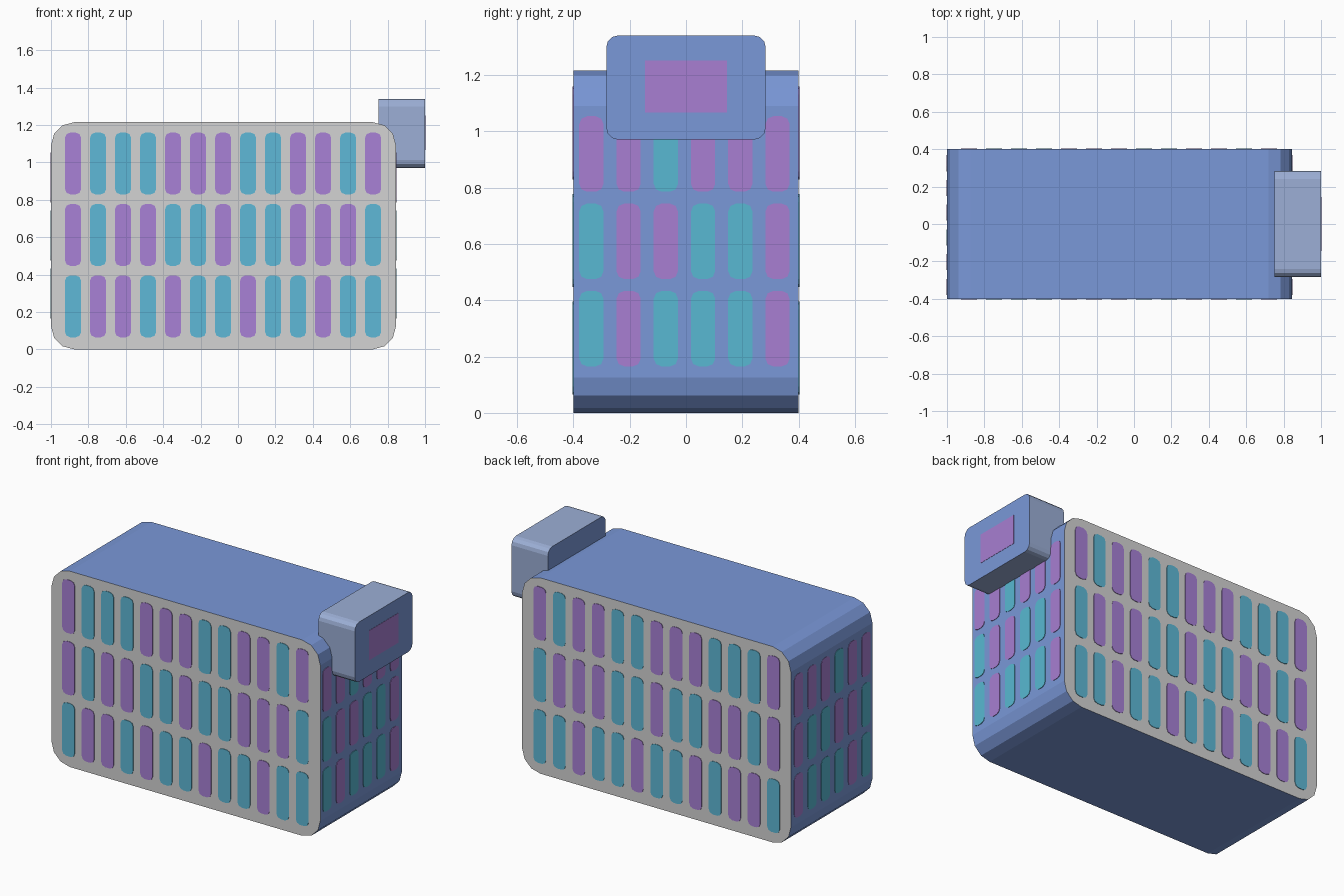
import bpy, bmesh, math
from mathutils import Vector

if "Cube" in bpy.data.objects:
    bpy.data.objects.remove(bpy.data.objects["Cube"])


def mat(name, rgb):
    m = bpy.data.materials.new(name)
    lin = [((c / 255 + 0.055) / 1.055) ** 2.4 for c in rgb]
    m.diffuse_color = (*lin, 1)
    m.use_nodes = True
    m.node_tree.nodes["Principled BSDF"].inputs["Base Color"].default_value = m.diffuse_color
    return m


BLUE = mat("body blue", (122, 152, 216))
GREY = mat("face grey", (212, 212, 212))
PALE = mat("pale grey blue", (156, 175, 214))
TEAL = mat("front window teal", (94, 185, 215))
PURPLE = mat("front window purple", (168, 129, 214))
SIDE_TEAL = mat("side window teal", (88, 185, 210))
SIDE_PURPLE = mat("side window magenta", (168, 126, 210))


def rounded(u0, u1, v0, v1, r, seg):
    """Outline of a rounded rectangle, counter-clockwise."""
    if r == 0:
        return [(u0, v0), (u1, v0), (u1, v1), (u0, v1)]
    pts = []
    for cu, cv, a0 in ((u1 - r, v0 + r, -90), (u1 - r, v1 - r, 0),
                       (u0 + r, v1 - r, 90), (u0 + r, v0 + r, 180)):
        for i in range(seg + 1):
            a = math.radians(a0 + 90 * i / seg)
            pts.append((cu + r * math.cos(a), cv + r * math.sin(a)))
    return pts


def prism(bm, outline, axis, d0, d1, side=0, cap=0):
    """Extrude an outline along x or y between d0 and d1."""
    def place(u, v, d):
        return (d, u, v) if axis == "x" else (u, d, v)
    a = [bm.verts.new(place(u, v, d0)) for u, v in outline]
    b = [bm.verts.new(place(u, v, d1)) for u, v in outline]
    faces = [bm.faces.new(a), bm.faces.new(b)]
    for f in faces:
        f.material_index = cap
    n = len(a)
    for i in range(n):
        j = (i + 1) % n
        f = bm.faces.new((a[i], a[j], b[j], b[i]))
        f.material_index = side


def finish(name, bm, mats):
    bmesh.ops.recalc_face_normals(bm, faces=bm.faces[:])
    me = bpy.data.meshes.new(name)
    bm.to_mesh(me)
    bm.free()
    for m in mats:
        me.materials.append(m)
    ob = bpy.data.objects.new(name, me)
    bpy.context.collection.objects.link(ob)
    return ob


# Main block: blue rim, grey front and back
bm = bmesh.new()
prism(bm, rounded(-1, 0.845, 0, 1.215, 0.125, 3), "y", -0.4, 0.4, 0, 1)
finish("main_block", bm, [BLUE, GREY])

# Rooftop box on the right: pale rim, blue ends
bm = bmesh.new()
prism(bm, rounded(-0.283, 0.283, 0.97, 1.34, 0.042, 3), "x", 0.75, 1.0, 0, 1)
finish("rooftop_box", bm, [PALE, BLUE])

# Panel on the box
bm = bmesh.new()
prism(bm, rounded(-0.145, 0.145, 1.066, 1.25, 0, 1), "x", 0.994, 0.9995 + 0.002)
finish("box_panel", bm, [SIDE_PURPLE])


def windows(name, axis, d, rows, u0, step, z0, zstep, h, mats):
    """Grid of rounded window plates; rows are listed from the bottom up."""
    bm = bmesh.new()
    for r, row in enumerate(rows):
        for c, key in enumerate(row):
            k = 1 if key == "P" else 0
            u, z = u0 + c * step, z0 + r * zstep
            prism(bm, rounded(u - 0.043, u + 0.043, z, z + h, 0.028, 2),
                  axis, d - 0.003, d + 0.003, k, k)
    finish(name, bm, mats)


# Front and back windows share one pattern
long_rows = ["TPPTPTTPTTPTT", "PTPPTTPTTPPPT", "PTTTPPPTTPPTP"]
for name, y in (("front_windows", -0.4), ("back_windows", 0.4)):
    windows(name, "y", y, long_rows, -0.882, 0.1337, 0.065, 0.382, 0.33,
            [TEAL, PURPLE])

# End windows on both short sides
short_rows = ["TPTTTP", "TPPTTP", "PPTPPP"]
for name, x in (("right_windows", 0.845), ("left_windows", -1.0)):
    windows(name, "x", x + (0.001 if x < 0 else 0), short_rows, -0.336, 0.1322,
            0.165, 0.31, 0.268, [SIDE_TEAL, SIDE_PURPLE])
